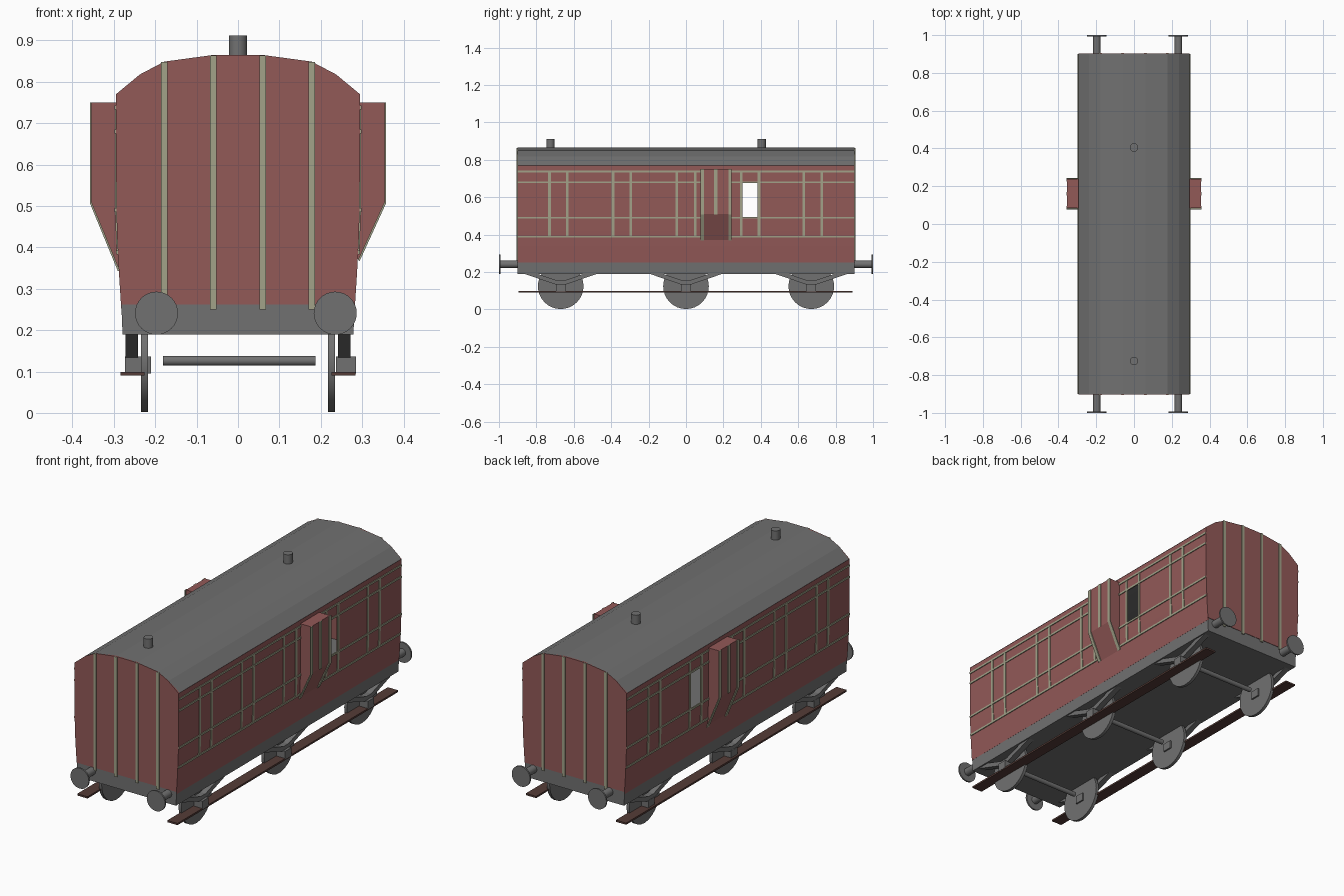
import bpy, bmesh, math
from mathutils import Matrix, Vector

old = bpy.data.objects.get("Cube")
if old:
    bpy.data.objects.remove(old, do_unlink=True)


def material(name, rgb):
    m = bpy.data.materials.new(name)
    m.use_nodes = True
    m.diffuse_color = (*rgb, 1)
    m.node_tree.nodes["Principled BSDF"].inputs["Base Color"].default_value = (*rgb, 1)
    return m


RED = material("dull red", (0.29, 0.10, 0.097))
GREY = material("iron grey", (0.165, 0.165, 0.165))
TRIM = material("pale olive trim", (0.36, 0.36, 0.25))
BROWN = material("dark wood", (0.09, 0.045, 0.038))


def finish(name, bm, mat):
    bmesh.ops.recalc_face_normals(bm, faces=bm.faces[:])
    mesh = bpy.data.meshes.new(name)
    bm.to_mesh(mesh)
    bm.free()
    mesh.materials.append(mat)
    ob = bpy.data.objects.new(name, mesh)
    bpy.context.collection.objects.link(ob)
    return ob


def prism(name, pts, a, b, mat, axis="y"):
    """Extrude a profile: (x, z) points along y, or (y, z) points along x."""
    bm = bmesh.new()
    place = (lambda p, t: (p[0], t, p[1])) if axis == "y" else (lambda p, t: (t, p[0], p[1]))
    face = bm.faces.new([bm.verts.new(place(p, a)) for p in pts])
    new = bmesh.ops.extrude_face_region(bm, geom=[face])["geom"]
    shift = Vector((0, b - a, 0)) if axis == "y" else Vector((b - a, 0, 0))
    bmesh.ops.translate(bm, vec=shift, verts=[v for v in new if isinstance(v, bmesh.types.BMVert)])
    return finish(name, bm, mat)


def box(name, x0, x1, y0, y1, z0, z1, mat):
    return prism(name, [(x0, z0), (x1, z0), (x1, z1), (x0, z1)], y0, y1, mat)


def cylinder(name, centre, radius, length, axis, mat):
    bm = bmesh.new()
    turn = {"x": Matrix.Rotation(math.pi / 2, 4, "Y"),
            "y": Matrix.Rotation(math.pi / 2, 4, "X"), "z": Matrix()}[axis]
    bmesh.ops.create_cone(bm, cap_ends=True, segments=32, radius1=radius, radius2=radius,
                          depth=length, matrix=Matrix.Translation(centre) @ turn)
    ob = finish(name, bm, mat)
    bpy.ops.object.select_all(action="DESELECT")
    ob.select_set(True)
    bpy.context.view_layer.objects.active = ob
    bpy.ops.object.shade_smooth_by_angle(angle=math.radians(35))
    return ob


# Body side curve, from sill to eaves
SILL, WAIST, WIN_TOP, EAVES = 0.25, 0.49, 0.68, 0.77


def wall_x(z):
    return 0.294 - 0.012 * max(0, (WAIST - z) / (WAIST - SILL)) ** 1.4


def band(s, z0, z1, inner, outer):
    """Thin cross-section following the side wall between two heights."""
    zs = [z0] + [z for z in (0.34, 0.42, WAIST) if z0 < z < z1] + [z1]
    return ([(s * (wall_x(z) + outer), z) for z in zs]
            + [(s * (wall_x(z) + inner), z) for z in reversed(zs)])


END = 0.90
WIN = (0.295, 0.39)
roof_half = [(0.295, 0.77), (0.237, 0.818), (0.178, 0.849), (0.06, 0.865)]
arc = roof_half + [(-x, z) for x, z in reversed(roof_half)]

# Underframe and roof
prism("underframe", [(-0.279, 0.19), (0.279, 0.19), (0.282, 0.262), (-0.282, 0.262)], -END, END, GREY)
prism("roof", arc + [(x * 0.975, z - 0.009) for x, z in reversed(arc)], -END, END, GREY)
for y in (-0.725, 0.405):
    cylinder("roof_vent", (0, y, 0.88), 0.022, 0.064, "z", GREY)

# End walls with upright trim
lower = [(wall_x(z), z) for z in (0.262, 0.34, 0.42, WAIST)]
end_shape = lower + arc + [(-x, z) for x, z in reversed(lower)]
for d in (-1, 1):
    prism("end_wall", end_shape, d * (END - 0.006), d * (END + 0.002), RED)
    for x in (-0.178, -0.06, 0.06, 0.178):
        top = 0.864 if abs(x) < 0.1 else 0.848
        box("end_trim", x - 0.0075, x + 0.0075, d * END, d * (END + 0.006), 0.25, top, TRIM)

for s in (-1, 1):
    # Side walls around the open window
    for y0, y1, z0, z1 in ((-END, WIN[0], SILL, EAVES), (WIN[1], END, SILL, EAVES),
                           (*WIN, SILL, WAIST), (*WIN, WIN_TOP, EAVES)):
        prism("side_wall", band(s, z0, z1, -0.008, 0), y0, y1, RED)

    # Side trim strips
    for z in (0.388, WAIST, WIN_TOP, 0.738):
        prism("long_trim", band(s, z - 0.005, z + 0.005, -0.002, 0.004), -END, END, TRIM)
    for y in (-0.73, -0.635, -0.39, -0.295, -0.05, 0.05, *WIN, 0.63, 0.725):
        prism("upright_trim", band(s, 0.383, 0.74, -0.002, 0.003), y - 0.007, y + 0.007, TRIM)

    # Projecting lookout with its trim
    foot = (0.286, 0.345) if s < 0 else (0.29, 0.37)
    face = [foot, (0.354, 0.51), (0.354, 0.75)]
    prism("lookout", [(s * x, z) for x, z in face + [(0.288, 0.75)]], 0.085, 0.238, RED)
    for y, path in ((0.086, face), (0.16, face[1:]), (0.235, face)):
        strip = path + [(x + 0.004, z - 0.003 * (z < 0.6)) for x, z in reversed(path)]
        prism("lookout_trim", [(s * x, z) for x, z in strip], y - 0.009, y + 0.009, TRIM)

    # Footboard
    box("footboard", s * 0.226, s * 0.284, -0.895, 0.89, 0.09, 0.099, BROWN)

    # Wheels, axle boxes and V-shaped hangers
    for y in (-0.67, 0, 0.67):
        cylinder("wheel", (s * 0.226, y, 0.124), 0.122, 0.016, "x", GREY)
        inner, outer = (-0.21, -0.273) if s < 0 else (0.237, 0.285)
        box("axle_box", inner, outer, y - 0.025, y + 0.025, 0.095, 0.136, GREY)
        hanger = [(-0.2, 0.192), (-0.03, 0.134), (0.03, 0.134), (0.2, 0.192),
                  (0.13, 0.192), (0.02, 0.155), (-0.02, 0.155), (-0.13, 0.192)]
        prism("spring_hanger", [(y + h, z) for h, z in hanger], s * 0.242, s * 0.272, GREY, "x")

for y in (-0.67, 0, 0.67):
    cylinder("axle", (0.003, y, 0.126), 0.012, 0.368, "x", GREY)

# Buffers
for d in (-1, 1):
    for x in (-0.197, 0.235):
        cylinder("buffer_shaft", (x, d * 0.942, 0.241), 0.02, 0.1, "y", GREY)
        cylinder("buffer_head", (x, d * 0.996, 0.241), 0.052, 0.008, "y", GREY)
